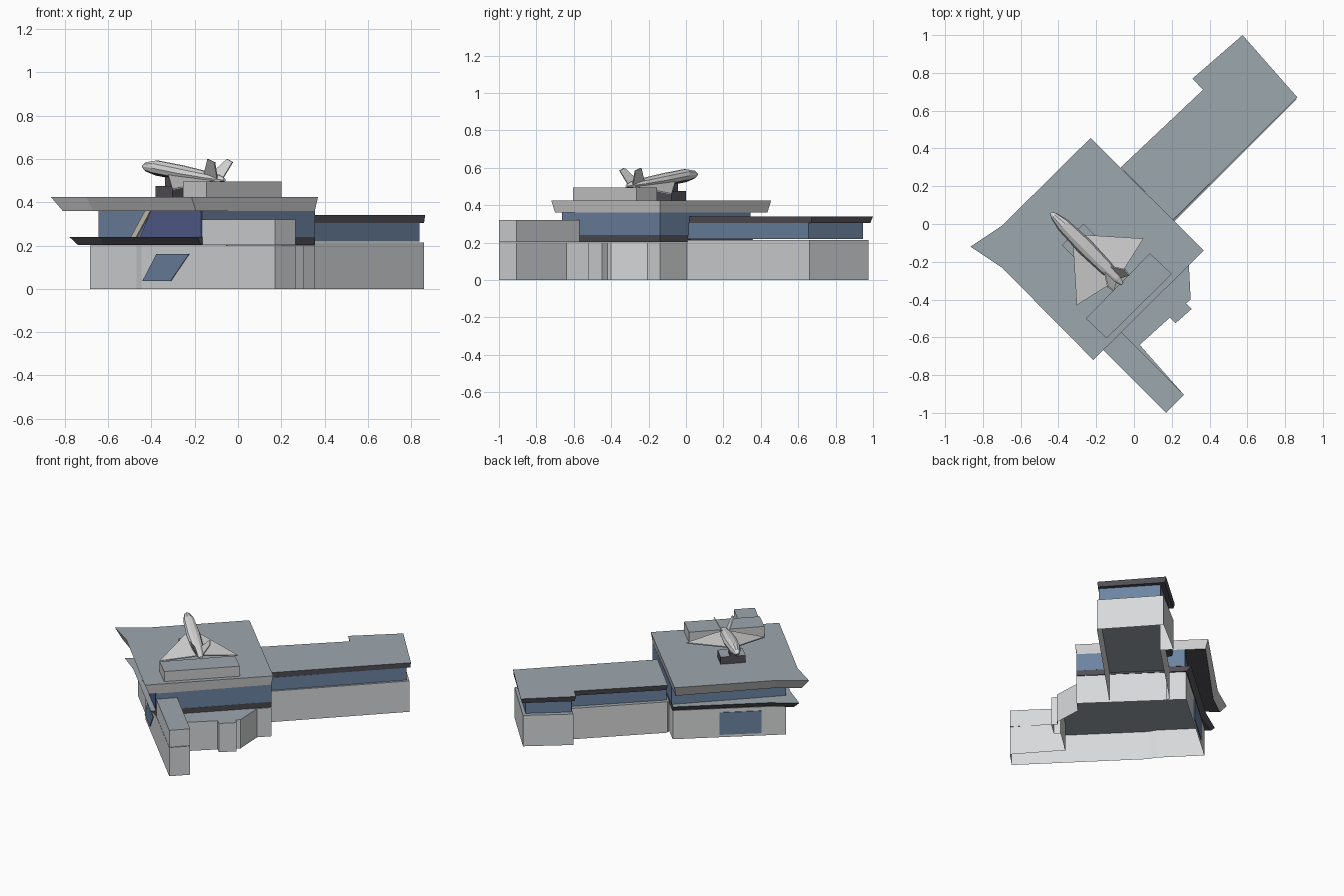
import bpy
import bmesh
import math
from mathutils import Vector

default_cube = bpy.data.objects.get("Cube")
if default_cube:
    bpy.data.objects.remove(default_cube, do_unlink=True)


def make_material(name, red, green, blue):
    material = bpy.data.materials.new(name)
    material.use_nodes = True
    material.diffuse_color = (red, green, blue, 1)
    shader = material.node_tree.nodes["Principled BSDF"]
    shader.inputs["Base Color"].default_value = (red, green, blue, 1)
    shader.inputs["Roughness"].default_value = 0.8
    return material


WALL = make_material("pale concrete", 0.68, 0.69, 0.7)
FASCIA = make_material("grey fascia", 0.61, 0.61, 0.61)
ROOF = make_material("blue grey roofing", 0.335, 0.385, 0.42)
GLASS = make_material("blue glass", 0.15, 0.23, 0.36)
DARK = make_material("dark trim", 0.085, 0.08, 0.095)
PANEL = make_material("indigo panel", 0.085, 0.115, 0.27)
STRIPE = make_material("beige stripe", 0.6, 0.56, 0.48)
WHITE = make_material("white hull", 0.68, 0.68, 0.68)


def finish(name, mesh_data, materials):
    mesh = bpy.data.meshes.new(name)
    mesh_data.to_mesh(mesh)
    mesh_data.free()
    for material in materials:
        mesh.materials.append(material)
    model = bpy.data.objects.new(name, mesh)
    bpy.context.collection.objects.link(model)
    return model


def prism(name, outline, low, high, side, top, lower_outline=None, floor=True):
    """Counterclockwise plan outline raised between two heights."""
    bm = bmesh.new()
    lower = [bm.verts.new((x, y, low)) for x, y in lower_outline or outline]
    upper = [bm.verts.new((x, y, high)) for x, y in outline]
    bm.faces.new(upper).material_index = 1
    if floor:
        bm.faces.new(lower[::-1]).material_index = 2
    count = len(outline)
    for i in range(count):
        j = (i + 1) % count
        bm.faces.new((lower[i], lower[j], upper[j], upper[i]))
    return finish(name, bm, (side, top, DARK))


def thin_plate(name, corners, normal, thickness, material):
    """Flat polygon given a little thickness along its normal."""
    bm = bmesh.new()
    offset = Vector(normal).normalized() * thickness
    face = bm.faces.new([bm.verts.new(c) for c in corners])
    extruded = bmesh.ops.extrude_face_region(
        bm, geom=[face], use_keep_orig=True)["geom"]
    moved = [v for v in extruded if isinstance(v, bmesh.types.BMVert)]
    bmesh.ops.translate(bm, vec=offset, verts=moved)
    bmesh.ops.recalc_face_normals(bm, faces=bm.faces)
    return finish(name, bm, (material,))


# Ground storey, open underneath, with the stepped bay and tower foot
left, right, back = (-0.685, -0.125), (0.355, -0.14), (-0.14, 0.345)
ground = [left, (-0.47, -0.34), (-0.445, -0.385), (0.17, -1), (0.265, -0.905),
          (0.03, -0.64), (0.19, -0.495), (0.22, -0.525), (0.305, -0.45),
          (0.275, -0.42), (0.3, -0.4), (0.29, -0.205), right, back]
prism("ground_storey", ground, 0, 0.2, WALL, ROOF, floor=False)
prism("entrance_tower", [(-0.165, -0.665), (0.17, -1), (0.265, -0.905),
                         (-0.07, -0.57)], 0.203, 0.32, WALL, ROOF)

# Pointed ledge, glazed storey and main roof
prism("pointed_ledge",
      [(-0.19, -0.69), right, (-0.16, 0.37), (-0.62, -0.03), (-0.78, -0.135),
       (-0.64, -0.24)], 0.203, 0.24, DARK, ROOF,
      [(-0.17, -0.66), right, (-0.14, 0.35), (-0.6, -0.05), (-0.74, -0.13),
       (-0.62, -0.22)])
prism("upper_glazing", [(-0.165, -0.66), right, (-0.13, 0.345),
                        (-0.645, -0.18)], 0.24, 0.36, GLASS, GLASS)
prism("main_roof",
      [(-0.215, -0.72), (0.37, -0.14), (-0.23, 0.455), (-0.7, -0.01),
       (-0.865, -0.12), (-0.7, -0.23)], 0.36, 0.425, FASCIA, ROOF,
      [(-0.195, -0.7), (0.355, -0.14), (-0.225, 0.435), (-0.67, -0.02),
       (-0.81, -0.12), (-0.67, -0.22)])
prism("roof_plant_room", [(-0.145, -0.605), (0.2, -0.265), (0.085, -0.155),
                          (-0.255, -0.5)], 0.425, 0.495, FASCIA, ROOF)

# Long wing with its end block
prism("wing_base", [(0.205, 0.005), (0.86, 0.66), (0.575, 0.975),
                    (0.325, 0.775), (0.385, 0.715), (-0.055, 0.285),
                    (-0.05, 0.255)], 0, 0.215, WALL, ROOF, floor=False)
prism("wing_glazing", [(0.2, 0.01), (0.84, 0.655), (0.575, 0.945),
                       (0.35, 0.76), (0.395, 0.69), (-0.04, 0.27)],
      0.218, 0.305, GLASS, GLASS)
prism("wing_roof",
      [(0.205, 0.02), (0.865, 0.67), (0.575, 1), (0.31, 0.77), (0.365, 0.71),
       (-0.07, 0.3)], 0.305, 0.34, DARK, ROOF,
      [(0.205, 0.02), (0.86, 0.67), (0.575, 0.985), (0.32, 0.77),
       (0.375, 0.71), (-0.06, 0.3)])


# Windows and painted panels on the slanted walls
def front_plate(name, corners, wall_sum, material, thickness=0.004):
    points = [(x, wall_sum - x, z) for x, z in corners]
    return thin_plate(name, points, (-1, -1, 0), thickness, material)


front_plate("slanted_window", [(-0.44, 0.035), (-0.31, 0.035), (-0.225, 0.16),
                               (-0.375, 0.16)], -0.833, GLASS)
front_plate("indigo_sign_panel", [(-0.45, 0.24), (-0.168, 0.24),
                                  (-0.168, 0.36), (-0.4, 0.36)], -0.828, PANEL)
front_plate("slanted_stripe", [(-0.49, 0.24), (-0.465, 0.24), (-0.4, 0.36),
                               (-0.425, 0.36)], -0.828, STRIPE, 0.008)
outward = Vector((-0.003, 0.003, 0))
wall_start, wall_end = Vector((*left, 0)), Vector((*back, 0))
near = wall_start.lerp(wall_end, 0.22) + outward
far = wall_start.lerp(wall_end, 0.59) + outward
rise, sill = Vector((0, 0, 0.175)), Vector((0, 0, 0.02))
thin_plate("rear_window", [near + sill, far + sill, far + rise, near + rise],
           outward, 0.004, GLASS)


# Display craft: along runs nose to tail, across runs sideways
def craft_point(along, across, z):
    diagonal = math.sqrt(0.5)
    return Vector((-0.19 + diagonal * (along + across),
                   -0.19 + diagonal * (across - along), z))


def craft_block(name, start, end, half_width, low, high, top):
    corners = [(start, -half_width), (end, -half_width),
               (end, half_width), (start, half_width)]
    outline = [craft_point(a, b, 0).xy for a, b in corners]
    return prism(name, outline, low, high, DARK, top)


craft_block("display_plinth", -0.19, -0.08, 0.08, 0.425, 0.475, ROOF)
craft_block("display_post", -0.19, -0.13, 0.02, 0.475, 0.53, DARK)

# Hull rings: position, centre height, half width, half height
rings = [(-0.355, 0.565, 0.005, 0.006), (-0.33, 0.564, 0.02, 0.022),
         (-0.26, 0.558, 0.037, 0.036), (-0.1, 0.536, 0.045, 0.036),
         (0.06, 0.516, 0.038, 0.028), (0.14, 0.507, 0.024, 0.02),
         (0.18, 0.503, 0.008, 0.008)]
SIDES = 10
bm = bmesh.new()
loops = []
for along, height, width, depth in rings:
    angles = [math.tau * i / SIDES for i in range(SIDES)]
    loops.append([bm.verts.new(craft_point(along, width * math.cos(a),
                                           height + depth * math.sin(a)))
                  for a in angles])
for first, second in zip(loops, loops[1:]):
    for i in range(SIDES):
        j = (i + 1) % SIDES
        bm.faces.new((first[i], first[j], second[j], second[i]))
bm.faces.new(loops[0])
bm.faces.new(loops[-1])
bmesh.ops.recalc_face_normals(bm, faces=bm.faces)
for face in bm.faces:
    face.material_index = 1 if face.normal.z < -0.5 else 0
finish("craft_hull", bm, (WHITE, DARK))

# Paired delta wings and tilted tail fins
for side, label in ((-1, "right"), (1, "left")):
    wing = [(-0.17, 0.02, 0.525), (0.09, 0.25, 0.455),
            (0.135, 0.05, 0.49), (0.135, 0.01, 0.495)]
    thin_plate("craft_wing_" + label,
               [craft_point(a, side * b, z) for a, b, z in wing],
               (0, 0, 1), 0.007, WHITE)
    fin = [(0.06, 0.012, 0.52), (0.15, 0.012, 0.505),
           (0.175, 0.055, 0.585), (0.135, 0.06, 0.6)]
    thin_plate("tail_fin_" + label,
               [craft_point(a, side * b, z) for a, b, z in fin],
               (side, side, 0), 0.007, WHITE)
